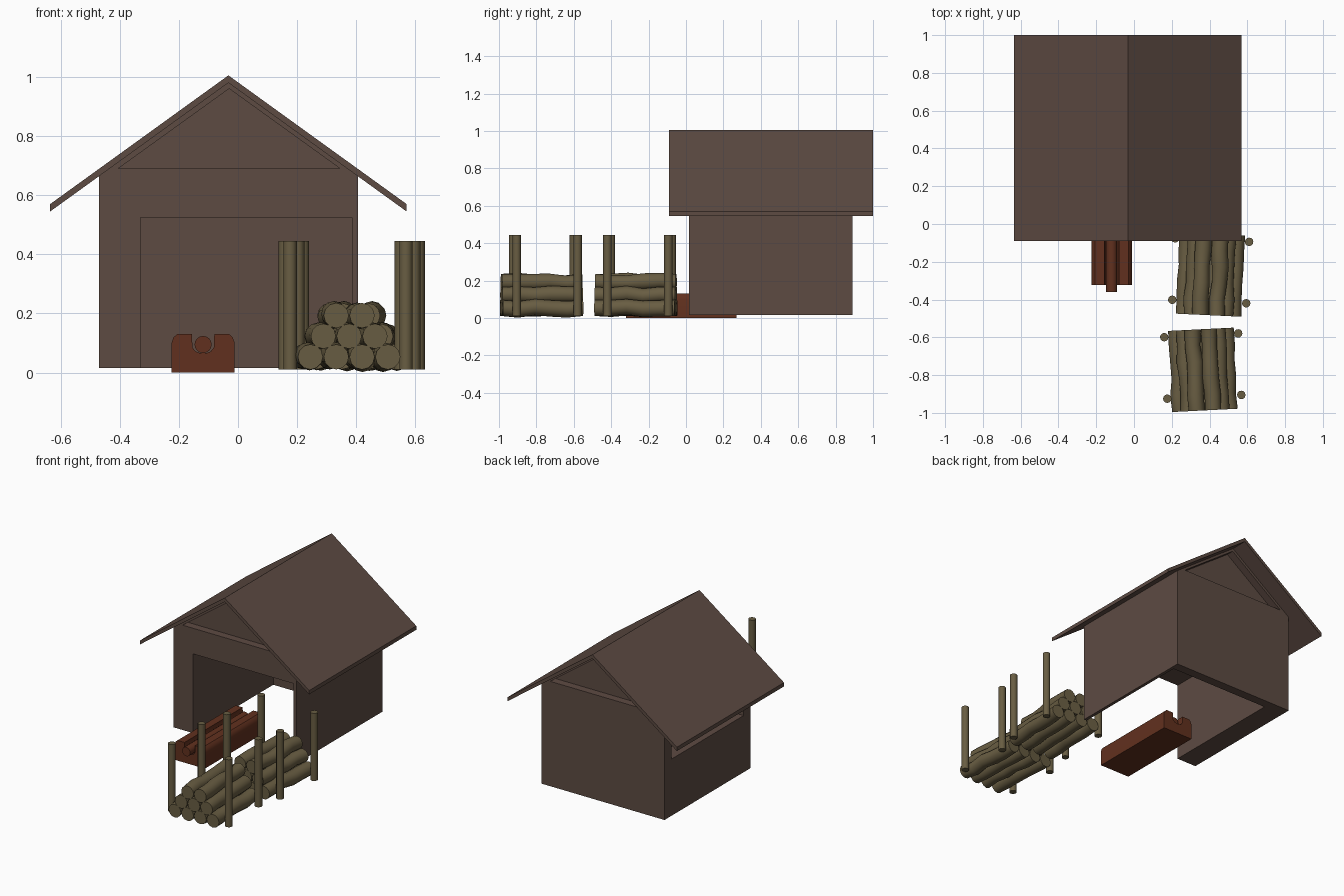
import bpy, bmesh, math, random
from mathutils import Vector, Matrix

if "Cube" in bpy.data.objects:
    bpy.data.objects.remove(bpy.data.objects["Cube"])

random.seed(4)

def material(name, rgb):
    m = bpy.data.materials.new(name)
    m.diffuse_color = (*rgb, 1)
    m.use_nodes = True
    m.node_tree.nodes["Principled BSDF"].inputs["Base Color"].default_value = m.diffuse_color
    return m

HOUSE = material("dark_boards", (0.11, 0.07, 0.055))
WOOD = material("log_wood", (0.14, 0.11, 0.055))
RED = material("red_wood", (0.12, 0.03, 0.013))

def finish(bm, name, mat, smooth=None):
    bmesh.ops.recalc_face_normals(bm, faces=bm.faces)
    me = bpy.data.meshes.new(name)
    bm.to_mesh(me)
    bm.free()
    ob = bpy.data.objects.new(name, me)
    bpy.context.collection.objects.link(ob)
    me.materials.append(mat)
    if smooth:
        bpy.ops.object.select_all(action='DESELECT')
        ob.select_set(True)
        bpy.context.view_layer.objects.active = ob
        bpy.ops.object.shade_smooth_by_angle(angle=math.radians(smooth))
    return ob

def prism(name, profile, y0, y1, mat, smooth=None):
    """Extrude an x-z outline along y."""
    bm = bmesh.new()
    f = bm.faces.new([bm.verts.new((x, y0, z)) for x, z in profile])
    new = bmesh.ops.extrude_face_region(bm, geom=[f])['geom']
    bmesh.ops.translate(bm, vec=(0, y1 - y0, 0),
                        verts=[v for v in new if isinstance(v, bmesh.types.BMVert)])
    return finish(bm, name, mat, smooth)

def rect(x0, x1, z0, z1):
    return [(x0, z0), (x1, z0), (x1, z1), (x0, z1)]

def cut(target, cutter):
    mod = target.modifiers.new("cut", 'BOOLEAN')
    mod.object, mod.operation, mod.solver = cutter, 'DIFFERENCE', 'EXACT'
    bpy.context.view_layer.objects.active = target
    bpy.ops.object.modifier_apply(modifier=mod.name)
    bpy.data.objects.remove(cutter)

# Shed walls, hollowed from the front
walls = prism("walls", [(-.47, .015), (.405, .015), (.405, .671), (-.0325, .985), (-.47, .671)],
              .015, .89, HOUSE)
cut(walls, prism("room_cutter", rect(-.33, .385, -.1, .525), -.1, .83, HOUSE))
# Blind slot in the left wall
cut(walls, prism("slot_cutter", rect(-.6, -.37, .38, .52), .085, .82, HOUSE))
# Triangular gable recesses, front and back
tri = [(-.405, .69), (.345, .69), (-.03, .96)]
for y0, y1 in ((-.1, .065), (.84, 1.0)):
    cut(walls, prism("gable_cutter", tri, y0, y1, HOUSE))

# Roof
prism("roof", [(-.635, .545), (-.0325, .98), (.57, .545), (.57, .57), (-.0325, 1.005), (-.635, .57)],
      -.09, 1.0, HOUSE)

def log(bm, x, z, r, length, rings=6, sides=12):
    """Slightly bent, uneven log lying along y."""
    loops = []
    for i in range(rings):
        end = i in (0, rings - 1)
        j = 0 if end else .007
        cx, cz = x + random.uniform(-j, j), z + random.uniform(-j, j)
        rr = r * (1 if end else random.uniform(.94, 1.06))
        y = (i / (rings - 1) - .5) * length
        loops.append([bm.verts.new((cx + rr * math.cos(a), y, cz + rr * math.sin(a)))
                      for a in (2 * math.pi * k / sides for k in range(sides))])
    for a, b in zip(loops, loops[1:]):
        for k in range(sides):
            n = (k + 1) % sides
            bm.faces.new((a[k], a[n], b[n], b[k]))
    bm.faces.new(loops[0])
    bm.faces.new(loops[-1])

# Log piles with corner stakes
for tag, cx, cy, turn in (("rear", .405, -.268, -2.7), ("front", .365, -.772, 2.9)):
    place = Matrix.Translation((cx, cy, 0)) @ Matrix.Rotation(math.radians(turn), 4, 'Z')
    bm = bmesh.new()
    for row, count in enumerate((4, 3, 2)):
        for i in range(count):
            log(bm, (i - (count - 1) / 2) * .0875, .053 + row * .07, .0425, .43)
    bm.transform(place)
    finish(bm, f"{tag}_log_pile", WOOD, 40)
    for sx in (-1, 1):
        for sy in (-1, 1):
            p = place @ Vector((sx * .196, sy * .163 + .02, .2275))
            bm = bmesh.new()
            bmesh.ops.create_cone(bm, cap_ends=True, segments=12, radius1=.0225, radius2=.0225,
                                  depth=.435, matrix=Matrix.Translation(p))
            finish(bm, f"{tag}_stake", WOOD, 40)

# Red trough with rounded shoulders and a central channel
half = [(.107, 0), (.107, .1), (.1, .119), (.088, .13), (.038, .13), (.036, .085), (.026, .072), (.012, .066)]
cx = -.118
prism("trough", [(cx + x, z) for x, z in half] + [(cx - x, z) for x, z in reversed(half)],
      -.322, .27, RED, 40)
# Pole lying in the channel
bm = bmesh.new()
bmesh.ops.create_cone(bm, cap_ends=True, segments=16, radius1=.029, radius2=.029, depth=.6,
                      matrix=Matrix.Translation((cx, -.06, .095)) @ Matrix.Rotation(math.pi / 2, 4, 'X'))
finish(bm, "trough_pole", RED, 40)
